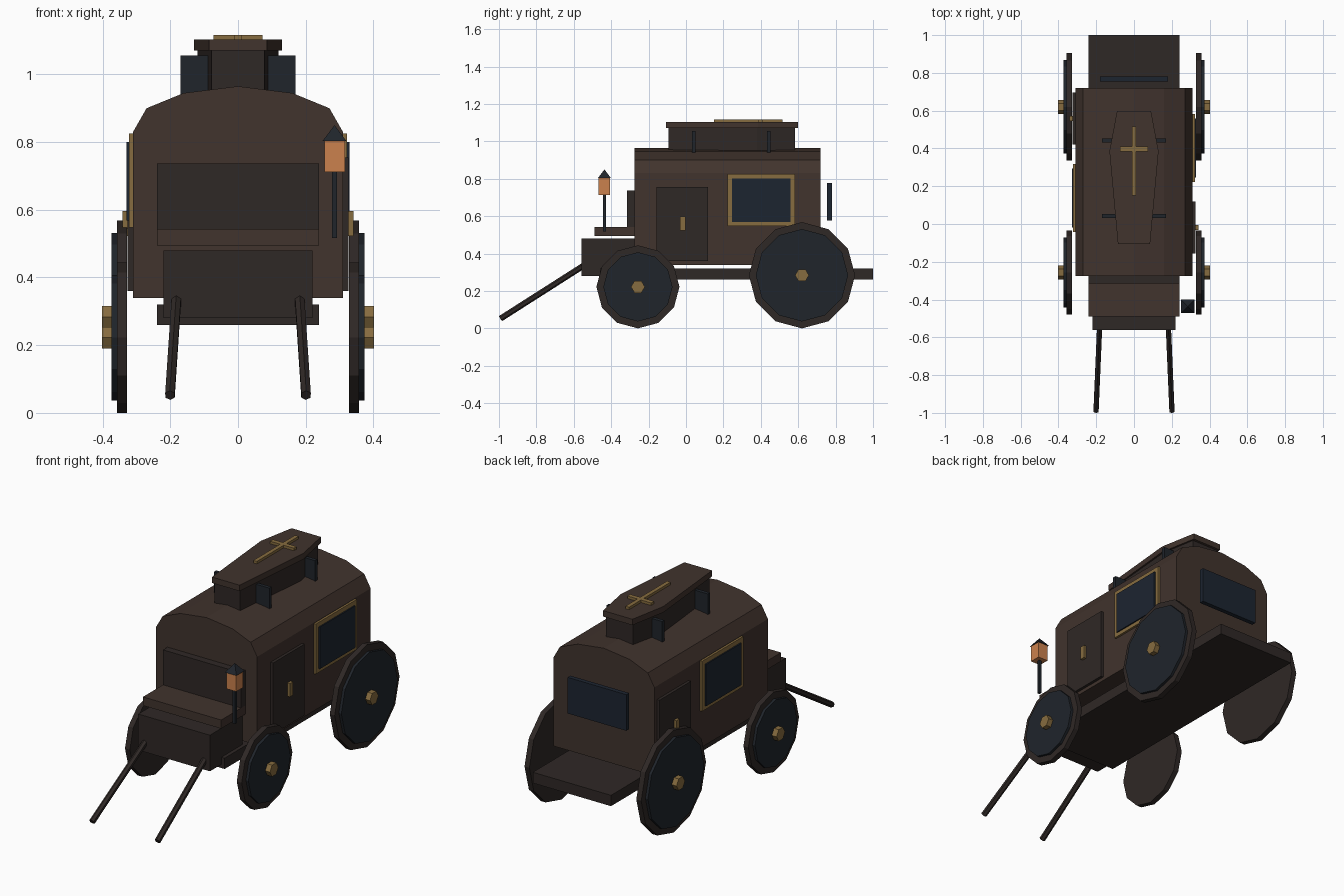
import bpy, bmesh, math
from mathutils import Vector

if "Cube" in bpy.data.objects:
    bpy.data.objects.remove(bpy.data.objects["Cube"])


def material(name, rgb):
    m = bpy.data.materials.new(name)
    m.diffuse_color = (*rgb, 1)
    m.use_nodes = True
    m.node_tree.nodes["Principled BSDF"].inputs["Base Color"].default_value = m.diffuse_color
    return m


BROWN = material("brown_wood", (0.052, 0.033, 0.026))
DARK = material("dark_wood", (0.028, 0.021, 0.019))
NAVY = material("dark_metal", (0.014, 0.018, 0.024))
GLASS = material("night_glass", (0.012, 0.018, 0.03))
GOLD = material("old_gold", (0.24, 0.15, 0.05))
GLOW = material("lantern_glow", (0.6, 0.22, 0.075))


def finish(name, bm, mat):
    bmesh.ops.recalc_face_normals(bm, faces=bm.faces)
    me = bpy.data.meshes.new(name)
    bm.to_mesh(me)
    bm.free()
    me.materials.append(mat)
    ob = bpy.data.objects.new(name, me)
    bpy.context.collection.objects.link(ob)
    return ob


def box(name, x, y, z, mat):
    """Box from (min, max) ranges on each axis."""
    bm = bmesh.new()
    bmesh.ops.create_cube(bm, size=1)
    for v in bm.verts:
        v.co = [r[0] + (c + 0.5) * (r[1] - r[0]) for c, r in zip(v.co, (x, y, z))]
    return finish(name, bm, mat)


def prism(name, points, offset, mat):
    """Closed 3D outline extruded along offset."""
    bm = bmesh.new()
    face = bm.faces.new([bm.verts.new(p) for p in points])
    ext = bmesh.ops.extrude_face_region(bm, geom=[face], use_keep_orig=True)
    verts = [g for g in ext["geom"] if isinstance(g, bmesh.types.BMVert)]
    bmesh.ops.translate(bm, vec=offset, verts=verts)
    return finish(name, bm, mat)


def rod(name, a, b, r, sides, mat, r2=None):
    """Low-poly cylinder or cone between two points."""
    a, b = Vector(a), Vector(b)
    bm = bmesh.new()
    bmesh.ops.create_cone(bm, cap_ends=True, segments=sides, radius1=r,
                          radius2=r if r2 is None else r2, depth=(b - a).length)
    ob = finish(name, bm, mat)
    ob.rotation_mode = 'QUATERNION'
    ob.rotation_quaternion = (b - a).to_track_quat('Z', 'Y')
    ob.location = (a + b) / 2
    return ob


def wheel_part(name, side, y, z, x0, x1, r, sides, mat):
    pts = [(side * x0, y + r * math.cos(k * math.tau / sides),
            z + r * math.sin(k * math.tau / sides)) for k in range(sides)]
    return prism(name, pts, (side * (x1 - x0), 0, 0), mat)


# Carriage body with arched roof
half = [(0.31, 0.34), (0.31, 0.83), (0.27, 0.90), (0.16, 0.945)]
outline = half + [(0, 0.965)] + [(-x, z) for x, z in reversed(half)]
prism("carriage_body", [(x, -0.275, z) for x, z in outline], (0, 0.995, 0), BROWN)

# Chassis, driver's box, seat and backrest
box("chassis", (-0.24, 0.24), (-0.46, 1.0), (0.26, 0.32), DARK)
box("footbox", (-0.22, 0.22), (-0.56, -0.275), (0.28, 0.48), DARK)
box("driver_seat", (-0.24, 0.24), (-0.49, -0.275), (0.495, 0.543), BROWN)
box("seat_back", (-0.24, 0.24), (-0.315, -0.275), (0.543, 0.737), DARK)

# Doors and windows, the left side being the right turned half round
for side, label in ((1, "right"), (-1, "left")):
    def panel(name, depth, y, z, mat):
        if side < 0:
            y = (0.54 - y[1], 0.54 - y[0])
        box(f"{label}_{name}", sorted((side * 0.30, side * depth)), y, z, mat)
    panel("door", 0.326, (-0.157, 0.118), (0.36, 0.755), DARK)
    panel("door_handle", 0.341, (-0.032, -0.004), (0.523, 0.597), GOLD)
    panel("window_frame", 0.322, (0.222, 0.582), (0.547, 0.825), GOLD)
    panel("window_glass", 0.329, (0.247, 0.558), (0.568, 0.80), GLASS)
box("rear_window", (-0.18, 0.18), (0.755, 0.78), (0.578, 0.778), GLASS)

# Wheels with rim, disc and hub
for side, label in ((1, "right"), (-1, "left")):
    for pos, y, r in (("front", -0.257, 0.222), ("rear", 0.62, 0.284)):
        n = f"{pos}_{label}_wheel"
        wheel_part(n + "_rim", side, y, r, 0.328, 0.358, r, 12, DARK)
        wheel_part(n + "_disc", side, y, r, 0.34, 0.373, r - 0.037, 12, NAVY)
        wheel_part(n + "_hub", side, y, r, 0.35, 0.402, 0.037, 6, GOLD)
    # Pulling shafts
    rod(f"{label}_shaft", (side * 0.201, -0.992, 0.052),
        (side * 0.182, -0.545, 0.337), 0.016, 6, DARK)

# Lantern on its post
box("lantern_post", (0.277, 0.293), (-0.444, -0.428), (0.517, 0.715), NAVY)
box("lantern", (0.255, 0.316), (-0.467, -0.406), (0.712, 0.806), GLOW)
cap = rod("lantern_cap", (0.285, -0.436, 0.803), (0.285, -0.436, 0.85), 0.05, 4, NAVY, 0)
cap.rotation_mode = 'XYZ'
cap.rotation_euler = (0, 0, math.pi / 4)

# Roof coffin, lid, straps and cross
lid = [(0.085, -0.107), (0.13, 0.385), (0.09, 0.598)]
lid += [(-x, y) for x, y in reversed(lid)]
base = [(x * 0.92, 0.24 + (y - 0.24) * 0.96) for x, y in lid]
prism("coffin_base", [(x, y, 0.94) for x, y in base], (0, 0, 0.132), DARK)
prism("coffin_lid", [(x, y, 1.07) for x, y in lid], (0, 0, 0.033), BROWN)
for n, y in (("front", 0.042), ("rear", 0.442)):
    box(f"{n}_coffin_strap", (-0.17, 0.17), (y - 0.01, y + 0.01), (0.935, 1.056), NAVY)
box("cross_upright", (-0.011, 0.011), (0.15, 0.515), (1.10, 1.117), GOLD)
box("cross_arm", (-0.073, 0.073), (0.385, 0.41), (1.10, 1.117), GOLD)
